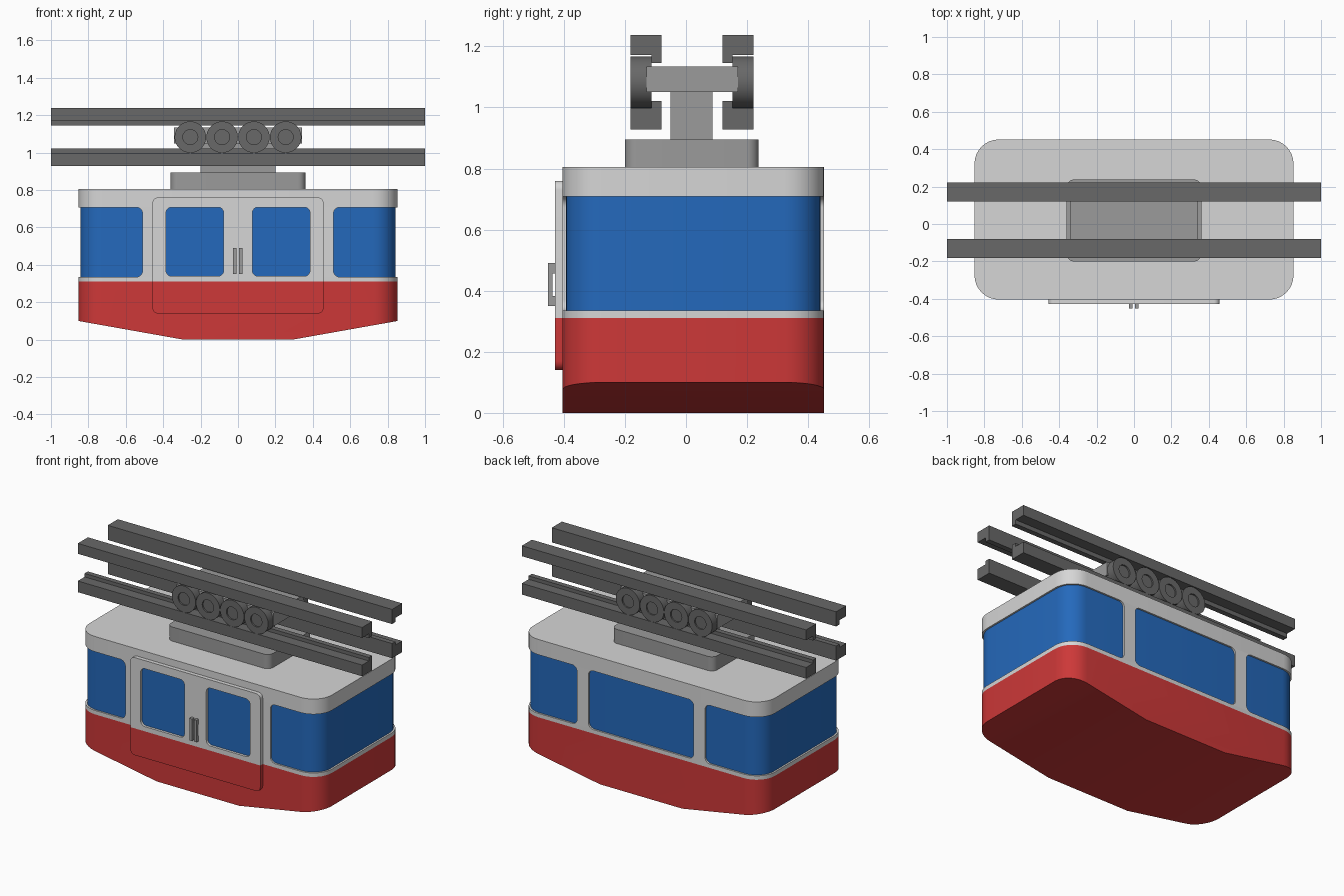
import bpy, bmesh, math
from mathutils import Vector

if "Cube" in bpy.data.objects:
    bpy.data.objects.remove(bpy.data.objects["Cube"])


def material(name, rgb):
    lin = [((c / 255 + 0.055) / 1.055) ** 2.4 for c in rgb]
    m = bpy.data.materials.new(name)
    m.diffuse_color = (*lin, 1)
    m.use_nodes = True
    m.node_tree.nodes["Principled BSDF"].inputs["Base Color"].default_value = m.diffuse_color
    return m


RED = material("red paint", (205, 56, 56))
WHITE = material("pale grey paint", (214, 214, 214))
BLUE = material("blue glass", (36, 105, 188))
GREY = material("mid grey metal", (155, 155, 155))
DARK = material("dark grey metal", (104, 104, 104))


def arc(cx, cy, r, a0, a1, n=8):
    return [(cx + r * math.cos(math.radians(a0 + (a1 - a0) * i / n)),
             cy + r * math.sin(math.radians(a0 + (a1 - a0) * i / n))) for i in range(n + 1)]


def rect(x0, x1, y0, y1, r=0.0):
    if r == 0:
        return [(x0, y0), (x1, y0), (x1, y1), (x0, y1)]
    return (arc(x1 - r, y0 + r, r, -90, 0) + arc(x1 - r, y1 - r, r, 0, 90)
            + arc(x0 + r, y1 - r, r, 90, 180) + arc(x0 + r, y0 + r, r, 180, 270))


def circle(cx, cy, r, n=36):
    return arc(cx, cy, r, 0, 360, n)[:-1]


def prism(name, axis, lo, hi, mats, *loops, edit=None):
    """Extrude an outline (further loops are holes) along an axis."""
    cu = bpy.data.curves.new(name, 'CURVE')
    cu.dimensions = '2D'
    cu.fill_mode = 'BOTH'
    cu.extrude = (hi - lo) / 2
    for loop in loops:
        sp = cu.splines.new('POLY')
        sp.points.add(len(loop) - 1)
        for p, (u, v) in zip(sp.points, loop):
            p.co = (u, v, 0, 1)
        sp.use_cyclic_u = True
    tmp = bpy.data.objects.new(name + "_outline", cu)
    bpy.context.collection.objects.link(tmp)
    dg = bpy.context.evaluated_depsgraph_get()
    src = bpy.data.meshes.new_from_object(tmp.evaluated_get(dg))
    bpy.data.objects.remove(tmp)
    bm = bmesh.new()
    bm.from_mesh(src)
    bpy.data.meshes.remove(src)
    bpy.data.curves.remove(cu)
    for v in bm.verts:
        u, w, t = v.co.x, v.co.y, v.co.z + (lo + hi) / 2
        v.co = {'z': (u, w, t), 'y': (u, t, w), 'x': (t, u, w)}[axis]
    bmesh.ops.remove_doubles(bm, verts=bm.verts, dist=1e-5)
    for f in bm.faces:
        f.material_index = 0
    if edit:
        edit(bm)
    bmesh.ops.recalc_face_normals(bm, faces=bm.faces)
    for f in bm.faces:
        f.smooth = True
    for e in bm.edges:
        e.smooth = e.calc_face_angle(3) < math.radians(30)
    me = bpy.data.meshes.new(name)
    bm.to_mesh(me)
    bm.free()
    for m in mats:
        me.materials.append(m)
    ob = bpy.data.objects.new(name, me)
    bpy.context.collection.objects.link(ob)
    return ob


def bisect(bm, co, no, clear):
    res = bmesh.ops.bisect_plane(bm, geom=bm.verts[:] + bm.edges[:] + bm.faces[:], dist=1e-5,
                                 plane_co=co, plane_no=no, clear_outer=clear)
    if clear:
        cut = [e for e in res['geom_cut'] if isinstance(e, bmesh.types.BMEdge)]
        bmesh.ops.holes_fill(bm, edges=cut, sides=0)


# Cabin
X, Y0, Y1, R, T = 0.853, -0.404, 0.452, 0.13, 0.011
Z0, Z1 = 0.335, 0.708
plan = rect(-X, X, Y0, Y1, R)


def slope_ends(bm):
    for s in (-1, 1):
        bisect(bm, Vector((s * 0.29, 0, 0)), Vector((s * 0.10, 0, -(X - 0.29))), True)


prism("lower_hull", 'z', 0, 0.31, [RED], plan, edit=slope_ends)
prism("belt_stripe", 'z', 0.31, Z0, [WHITE], plan)
prism("window_band", 'z', 0.32, 0.73, [BLUE], rect(-X + T, X - T, Y0 + T, Y1 - T, R - T))
prism("roof", 'z', Z1, 0.805, [WHITE], plan)


# Wall panels between windows, flared so the window corners are round
def pillar(name, x0, x1, y0, y1, r=0.035):
    pts = (arc(x1 + r, Z0 + r, r, 270, 180) + arc(x1 + r, Z1 - r, r, 180, 90)
           + arc(x0 - r, Z1 - r, r, 90, 0) + arc(x0 - r, Z0 + r, r, 0, -90))
    prism(name, 'y', y0, y1, [WHITE], pts)


pillar("front_wall", -0.51, 0.51, Y0, Y0 + T + 0.002)
pillar("back_pillar_left", -0.45, -0.37, Y1 - T - 0.002, Y1)
pillar("back_pillar_right", 0.37, 0.45, Y1 - T - 0.002, Y1)


# Door with two windows, red below the belt line
def paint_door(bm):
    bisect(bm, Vector((0, 0, 0.31)), Vector((0, 0, 1)), False)
    for f in bm.faces:
        f.material_index = 1 if f.calc_center_median().z < 0.31 else 0


DY = -0.429
panes = [rect(-0.385, -0.077, 0.34, Z1, 0.03), rect(0.077, 0.385, 0.34, Z1, 0.03)]
prism("door", 'y', DY, Y0, [WHITE, RED], rect(-0.457, 0.457, 0.14, 0.76, 0.03), *panes, edit=paint_door)
for side, pane in zip(("left", "right"), panes):
    prism("door_window_" + side, 'y', Y0 - 0.009, Y0, [BLUE], pane)

# Door handles: C-shaped grips
for side, x in (("left", -0.017), ("right", 0.015)):
    grip = [(DY, 0.35), (-0.452, 0.35), (-0.452, 0.49), (DY, 0.49),
            (DY, 0.457), (-0.437, 0.457), (-0.437, 0.383), (DY, 0.383)]
    prism("door_handle_" + side, 'x', x - 0.009, x + 0.009, [GREY], grip)

# Hanger on the roof
prism("roof_mount", 'z', 0.805, 0.895, [GREY], rect(-0.36, 0.36, -0.2, 0.238, 0.04))
prism("hanger_neck", 'z', 0.895, 1.05, [GREY], rect(-0.2, 0.2, -0.05, 0.087))
prism("axle_block", 'z', 1.05, 1.135, [GREY], rect(-0.342, 0.342, -0.13, 0.17))

# Wheels and rails, mirrored about the hanger centre
YC = 0.02
for side, s in (("front", -1), ("back", 1)):
    def span(a, b):
        return sorted((YC + s * a, YC + s * b))
    for i in range(4):
        x = -0.255 + 0.17 * i
        prism(f"wheel_{side}_{i + 1}", 'y', *span(0.133, 0.201), [DARK],
              circle(x, 1.083, 0.084), circle(x, 1.083, 0.04))
        prism(f"wheel_hub_{side}_{i + 1}", 'y', *span(0.133, 0.192), [DARK], circle(x, 1.083, 0.04))
    upper = [(0.1, 1.145), (0.133, 1.145), (0.133, 1.172), (0.201, 1.172), (0.201, 1.238), (0.1, 1.238)]
    lower = [(0.1, 1.021), (0.133, 1.021), (0.133, 0.999), (0.201, 0.999), (0.201, 0.928), (0.1, 0.928)]
    for level, section in (("upper", upper), ("lower", lower)):
        prism(f"{level}_rail_{side}", 'x', -1, 1, [DARK], [(YC + s * y, z) for y, z in section])
